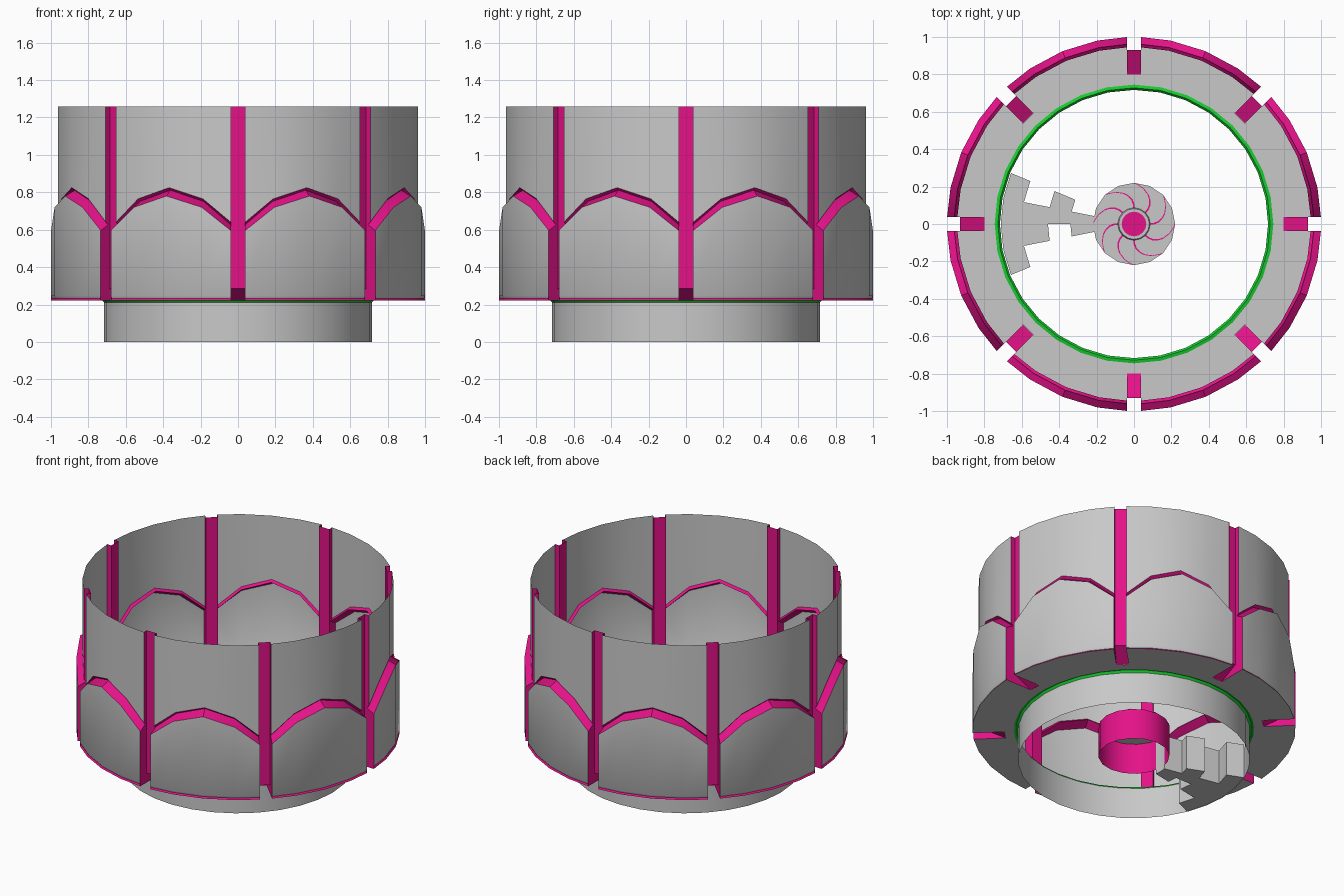
import bpy, bmesh
from math import sin, cos, asin, radians, pi

cube = bpy.data.objects.get("Cube")
if cube:
    bpy.data.objects.remove(cube)


def material(name, rgb):
    m = bpy.data.materials.new(name)
    m.use_nodes = True
    m.diffuse_color = (*rgb, 1)
    m.node_tree.nodes["Principled BSDF"].inputs["Base Color"].default_value = (*rgb, 1)
    return m


GREY = material("light grey", (0.58, 0.58, 0.58))
MAGENTA = material("magenta", (0.78, 0.006, 0.25))
GREEN = material("green", (0.01, 0.62, 0.03))


def build(name, faces, mat):
    """Make one object from polygons given as lists of points."""
    bm = bmesh.new()
    for f in faces:
        bm.faces.new([bm.verts.new(p) for p in f])
    bmesh.ops.remove_doubles(bm, verts=bm.verts, dist=0.0005)
    mesh = bpy.data.meshes.new(name)
    bm.to_mesh(mesh)
    bm.free()
    mesh.materials.append(mat)
    ob = bpy.data.objects.new(name, mesh)
    bpy.context.collection.objects.link(ob)
    bpy.ops.object.select_all(action='DESELECT')
    ob.select_set(True)
    bpy.context.view_layer.objects.active = ob
    bpy.ops.object.shade_smooth_by_angle(angle=radians(30))
    return ob


def polar(r, a, z):
    return (r * cos(a), r * sin(a), z)


def skin(rows):
    """Quads between successive rows of points."""
    return [(a[k], a[k + 1], b[k + 1], b[k])
            for a, b in zip(rows, rows[1:]) for k in range(len(a) - 1)]


def lathe(name, profile, mat, sides=32):
    rows = [[polar(r, 2 * pi * k / sides, z) for k in range(sides + 1)] for r, z in profile]
    return build(name, skin(rows), mat)


HALF = 0.038                              # half width of a channel
ARCH = (0.64, 0.765, 0.825, 0.765, 0.64)  # arch height across one bay
EIGHTH = pi / 4
TOP, FLOOR = 1.26, 0.222


def bay_angles(r):
    e = asin(HALF / r)
    return [e, EIGHTH / 4, EIGHTH / 2, EIGHTH * 3 / 4, EIGHTH - e]


def bays(name, profile, mat):
    """Repeat a panel eight times; each row is (radius, z, follows_arch)."""
    faces = []
    for n in range(8):
        rows = [[polar(r, a + n * EIGHTH, z + (h if arched else 0))
                 for a, h in zip(bay_angles(r), ARCH)] for r, z, arched in profile]
        faces += skin(rows)
    return build(name, faces, mat)


# Outer shell: upper wall, lower petal panels and their trims
bays("upper_wall", [(0.962, 0, True), (0.962, TOP, False)], GREY)
bays("arch_trim", [(1, -0.045, True), (0.945, -0.014, True), (0.962, 0, True)], MAGENTA)
bays("petal_panels", [(0.992, 0.232, False), (1, 0.246, False), (1, -0.045, True)], GREY)
bays("bottom_rim", [(1, FLOOR, False), (0.992, 0.232, False)], MAGENTA)

# Ring floor, slotted where the channels wrap underneath
bays("floor_bays", [(0.8, FLOOR, False), (1, FLOOR, False)], GREY)
inner = []
for n in range(8):
    rows = []
    for r in (0.742, 0.8):
        angles = [-asin(HALF / r)] + bay_angles(r)
        rows.append([polar(r, a + n * EIGHTH, FLOOR) for a in angles])
    inner += skin(rows)
build("floor_inner", inner, GREY)

# Vertical channels between the bays
back = [(0.8, FLOOR), (0.93, 0.285), (0.93, TOP)]
front = [(0.962, TOP), (0.962, 0.64), (0.945, 0.626), (1, 0.595), (1, FLOOR)]
channels = []
for n in range(8):
    a = n * EIGHTH

    def at(r, side, z):
        return (r * cos(a) - side * sin(a), r * sin(a) + side * cos(a), z)

    channels += skin([[at(r, s, z) for s in (-HALF, HALF)] for r, z in back])
    for s in (-HALF, HALF):
        side = [at(r, s, z) for r, z in back + front]
        channels.append(side if s < 0 else side[::-1])
build("channels", channels, MAGENTA)

# Green seam and lower collar
lathe("seam_ring", [(0.717, 0.212), (0.728, 0.226), (0.745, FLOOR)], GREEN)
lathe("lower_collar", [(0.717, 0), (0.717, 0.212)], GREY)

# Stepped blocks leading from the collar to the hub
blocks = [("outer", 0.6, 0.712, -2, 2), ("middle", 0.46, 0.6, -1, 1),
          ("offset", 0.34, 0.46, -2, 0), ("inner", 0.215, 0.34, -1, 1)]
for label, r0, r1, first, last in blocks:
    angles = [pi + k * EIGHTH / 4 for k in range(first, last + 1)]
    loop = [(r0, 0), (r1, 0), (r1, 0.235), (r0, 0.235), (r0, 0)]
    rows = [[polar(r, a, z) for a in angles] for r, z in loop]
    ends = [[row[i] for row in rows[:-1]][::1 if i == 0 else -1] for i in (0, -1)]
    build(label + "_block", skin(rows) + ends, GREY)

# Central hub with a swirl of thin lines on its top
HUB = 0.24
lathe("hub_side", [(0.22, 0.03), (0.22, HUB)], MAGENTA, 16)
lathe("hub_top", [(0.22, HUB), (0.07, HUB)], GREY, 16)
lathe("hub_collar", [(0.087, HUB), (0.082, HUB + 0.015), (0.066, HUB + 0.015)], GREY, 16)
build("hub_cap", [[polar(0.067, k * pi / 8, HUB + 0.012) for k in range(16)]], MAGENTA)
swirl = []
for n in range(8):
    rows = []
    for k in range(7):
        t = k / 6
        a = n * EIGHTH + 0.75 * t * t
        r = 0.085 + 0.133 * t
        w = 0.0045 / r
        rows.append([polar(r, a - w, HUB + 0.003), polar(r, a + w, HUB + 0.003)])
    swirl += [f[::-1] for f in skin(rows)]
build("hub_swirl", swirl, MAGENTA)
